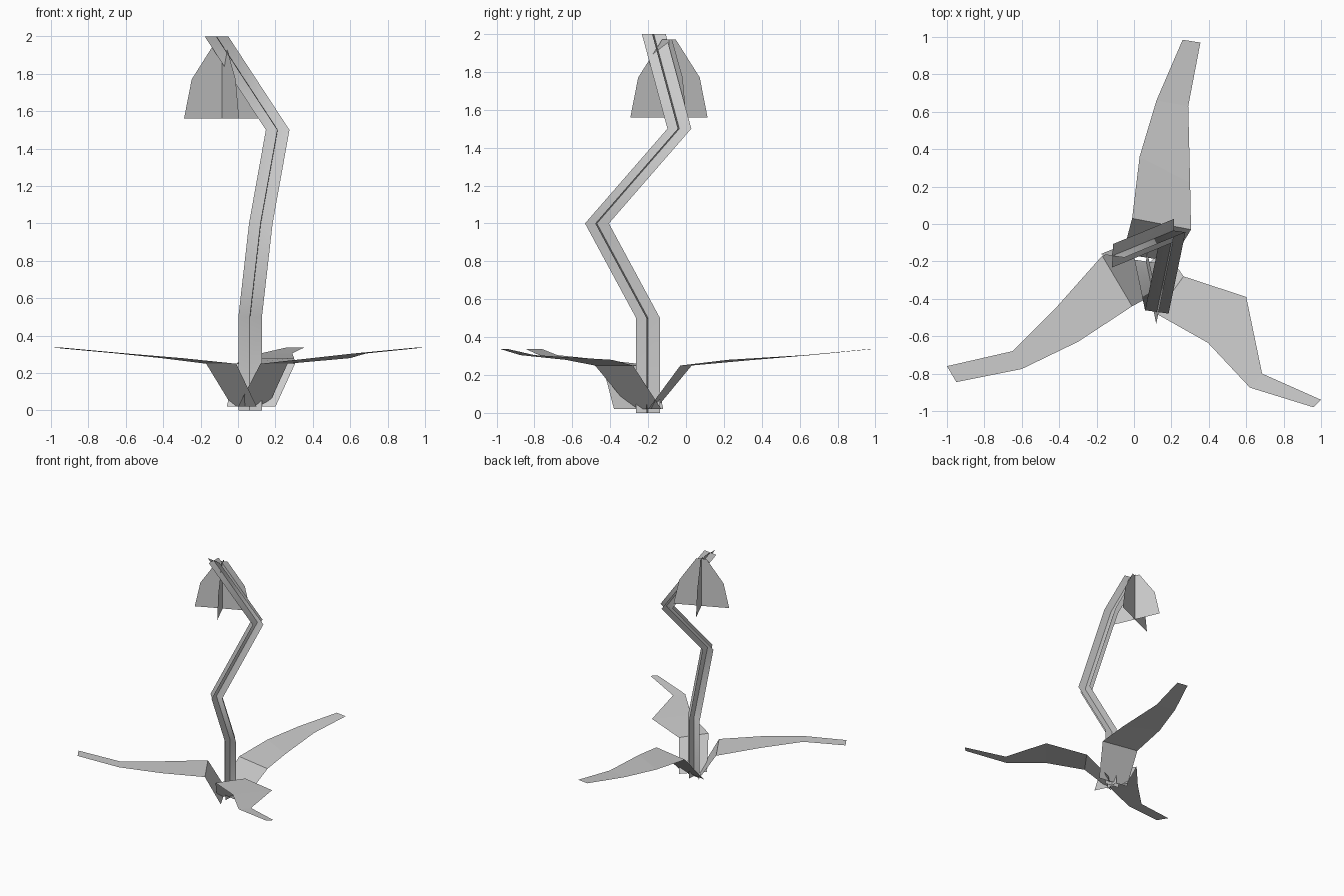
import bpy
import math
from mathutils import Vector

cube = bpy.data.objects.get("Cube")
if cube:
    bpy.data.objects.remove(cube, do_unlink=True)

grey = bpy.data.materials.new("plain_grey")
grey.use_nodes = True
colour = (0.6, 0.6, 0.6, 1)
grey.diffuse_color = colour
grey.node_tree.nodes["Principled BSDF"].inputs["Base Color"].default_value = colour


def strip(name, rows, smooth=False):
    """Thin sheet through rows of (left, right) point pairs."""
    verts = [point for row in rows for point in row]
    faces = [(i, i + 1, i + 3, i + 2) for i in range(0, len(verts) - 2, 2)]
    mesh = bpy.data.meshes.new(name)
    mesh.from_pydata(verts, [], faces)
    mesh.materials.append(grey)
    for face in mesh.polygons:
        face.use_smooth = smooth
    mesh.update()
    obj = bpy.data.objects.new(name, mesh)
    bpy.context.collection.objects.link(obj)
    return obj


def sheet(name, centres, offsets, smooth=False):
    """Strip that spreads evenly either side of a centre line."""
    rows = [(c - o, c + o) for c, o in zip(centres, offsets)]
    return strip(name, rows, smooth)


# Stem: two crossed ribbons following one bent path
path = [Vector(p) for p in ((0.065, -0.2, 0), (0.065, -0.2, 0.5),
                            (0.122, -0.47, 1), (0.212, -0.035, 1.5),
                            (-0.115, -0.17, 2))]
for name, side in (("stem_wide_ribbon", Vector((0.063, -0.009, 0))),
                   ("stem_deep_ribbon", Vector((0.003, 0.063, 0)))):
    sheet(name, path, [side] * len(path), smooth=True)

# Hanging flower: two crossed bell-shaped sheets
bell = ((0.223, 1.56), (0.178, 1.77), (0.04, 1.97))
turn = math.radians(24)
for name, angle in (("flower_sheet_across", turn + math.pi),
                    ("flower_sheet_along", turn - math.pi / 2)):
    along = Vector((math.cos(angle), math.sin(angle), 0))
    sheet(name, [Vector((-0.085, -0.09, z)) for r, z in bell],
          [along * r for r, z in bell])

# Leaves: rows run from the base to the tip, left x, y then right x, y
leaf_heights = (0.02, 0.25, 0.28, 0.305, 0.337)
leaves = {
    "back_leaf": ((-0.06, -0.16, 0.2, -0.2), (-0.01, 0.03, 0.305, -0.03),
                  (0.03, 0.36, 0.3, 0.22), (0.12, 0.66, 0.29, 0.63),
                  (0.26, 0.985, 0.355, 0.97)),
    "right_leaf": ((0.1, -0.38, -0.03, -0.12), (-0.01, -0.44, -0.17, -0.17),
                   (-0.3, -0.63, -0.41, -0.44), (-0.6, -0.775, -0.65, -0.68),
                   (-0.95, -0.845, -1, -0.76)),
    "left_leaf": ((0.16, -0.13, 0, -0.29), (0.265, -0.28, 0.12, -0.48),
                  (0.6, -0.39, 0.395, -0.635), (0.685, -0.8, 0.62, -0.875),
                  (1, -0.94, 0.96, -0.98)),
}
for name, outline in leaves.items():
    strip(name, [((lx, ly, z), (rx, ry, z))
                 for (lx, ly, rx, ry), z in zip(outline, leaf_heights)])
